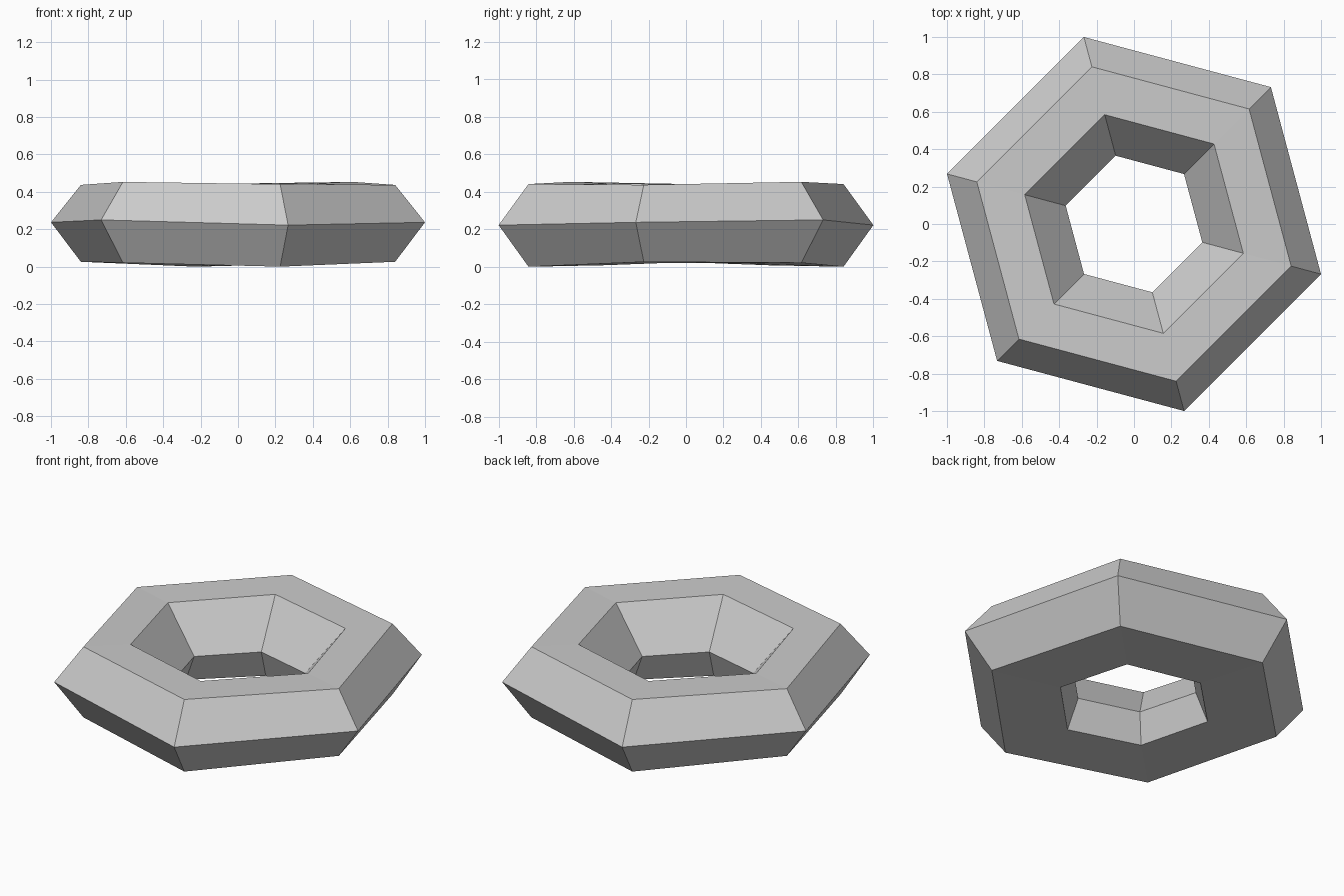
import bpy
import bmesh
from math import cos, sin, radians

cube = bpy.data.objects.get("Cube")
if cube:
    bpy.data.objects.remove(cube, do_unlink=True)

# Plain grey material
grey = bpy.data.materials.new("grey")
grey.use_nodes = True
color = (0.6, 0.6, 0.6, 1)
grey.diffuse_color = color
grey.node_tree.nodes["Principled BSDF"].inputs["Base Color"].default_value = color

# Ring section: radius, then height at each of three successive corners;
# the heights repeat on the opposite half, giving a slight warp
SECTION = [
    (1.035, (0.25, 0.222, 0.237)),    # outer rim
    (0.87, (0.453, 0.441, 0.437)),    # top outer edge
    (0.605, (0.446, 0.438, 0.436)),   # top inner edge
    (0.378, (0.19, 0.185, 0.188)),    # waist of the hole
    (0.45, (0.018, 0.008, 0.02)),     # bottom inner edge
    (0.87, (0.021, 0.0, 0.026)),      # bottom outer edge
]
CORNERS = 6

# Six-sided ring with a six-sided section
bm = bmesh.new()
loops = []
for i in range(CORNERS):
    a = radians(45 + 60 * i)
    loops.append([bm.verts.new((r * cos(a), r * sin(a), z[i % 3])) for r, z in SECTION])
for i in range(CORNERS):
    here, after = loops[i], loops[(i + 1) % CORNERS]
    for j in range(len(SECTION)):
        k = (j + 1) % len(SECTION)
        bm.faces.new((here[j], after[j], after[k], here[k]))
bmesh.ops.recalc_face_normals(bm, faces=bm.faces)

mesh = bpy.data.meshes.new("hexagonal_ring")
bm.to_mesh(mesh)
bm.free()
mesh.materials.append(grey)
ring = bpy.data.objects.new("hexagonal_ring", mesh)
bpy.context.collection.objects.link(ring)
